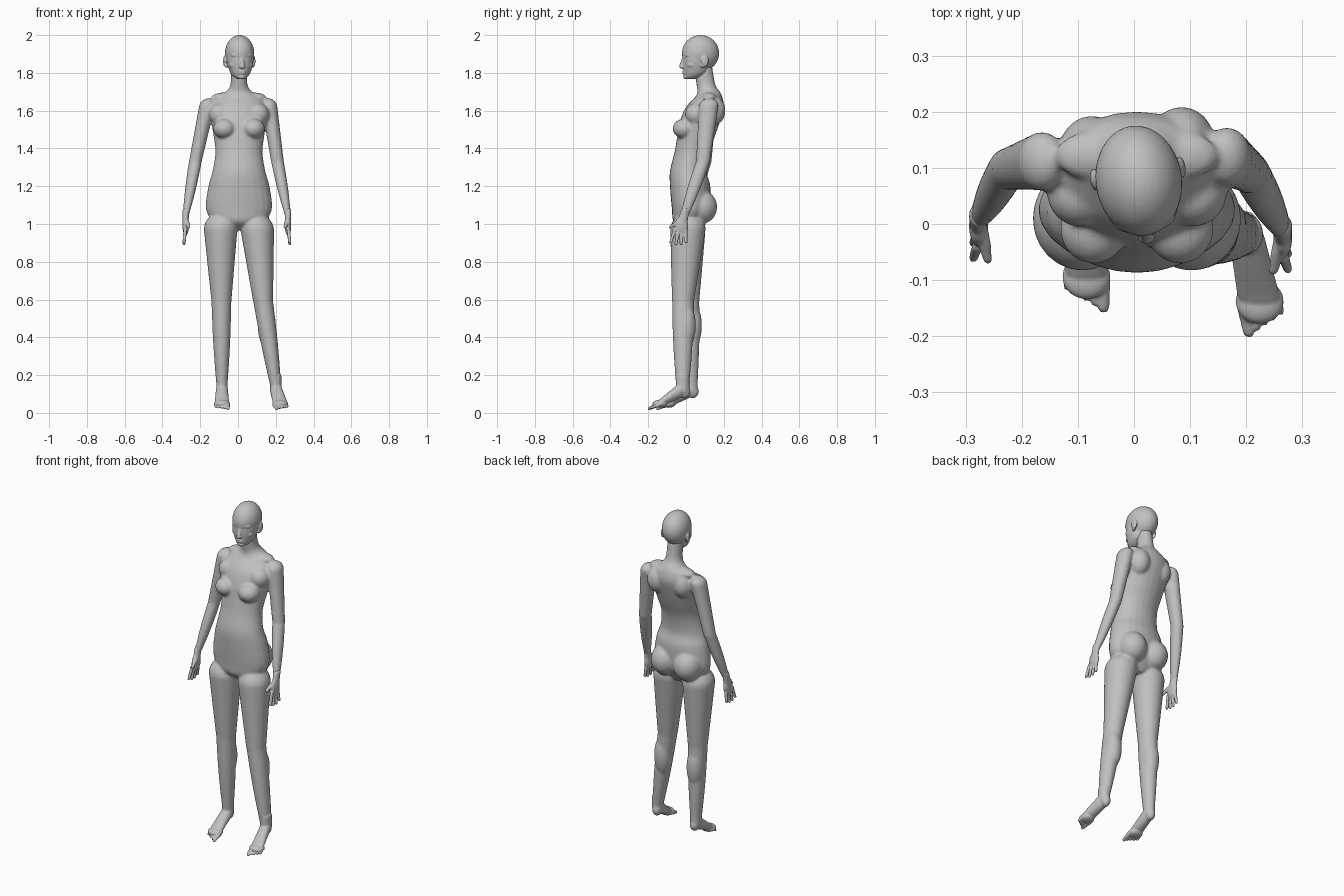
import bpy, bmesh, math
from mathutils import Matrix, Vector

cube = bpy.data.objects.get("Cube")
if cube:
    bpy.data.objects.remove(cube)

GREY = (0.53, 0.53, 0.53, 1)
skin = bpy.data.materials.new("matte_grey")
skin.use_nodes = True
skin.diffuse_color = GREY
skin.node_tree.nodes["Principled BSDF"].inputs["Base Color"].default_value = GREY


def spline(rows, steps=5):
    """Smooth a list of sections with a Catmull-Rom curve."""
    smooth_rows = []
    padded = [rows[0], *rows, rows[-1]]
    for before, start, end, after in zip(padded, padded[1:], padded[2:], padded[3:]):
        for step in range(steps):
            t = step / steps
            smooth_rows.append([
                b + t / 2 * (c - a + t * (2 * a - 5 * b + 4 * c - d + t * (3 * (b - c) + d - a)))
                for a, b, c, d in zip(before, start, end, after)])
    return smooth_rows + [rows[-1]]


def loft(bm, sections, upright=True, sides=24):
    """Join elliptical rings, each given as a centre, a width and a depth."""
    rings = []
    for centre, width, depth in sections:
        ring = []
        for side in range(sides):
            angle = math.tau * side / sides
            u, v = width * math.cos(angle), depth * math.sin(angle)
            offset = Vector((u, v, 0)) if upright else Vector((u, 0, v))
            ring.append(bm.verts.new(Vector(centre) + offset))
        rings.append(ring)
    for lower, upper in zip(rings, rings[1:]):
        for side in range(sides):
            following = (side + 1) % sides
            bm.faces.new((lower[side], lower[following], upper[following], upper[side]))
    bm.faces.new(rings[0])
    bm.faces.new(rings[-1])


def column(bm, x, rows):
    """Upright loft through rows of height, y, width and depth."""
    loft(bm, [((x, y, z), width, depth) for z, y, width, depth in spline(rows)])


def bone(bm, start, end, r_start, r_end, depth_start=1, depth_end=1, swell=0, steps=10):
    """Tapered limb segment with rounded ends and an optional swelling."""
    start, end = Vector(start), Vector(end)
    along = (end - start).normalized()
    sections = []

    def add(point, radius, depth):
        sections.append((point, radius, radius * depth))

    caps = [math.pi / 2 * step / steps for step in range(1, steps)]
    for angle in caps:
        add(start - along * r_start * math.cos(angle), r_start * math.sin(angle), depth_start)
    for step in range(steps + 1):
        t = step / steps
        radius = r_start + (r_end - r_start) * t + swell * math.sin(math.pi * t)
        add(start.lerp(end, t), radius, depth_start + (depth_end - depth_start) * t)
    for angle in caps:
        add(end + along * r_end * math.sin(angle), r_end * math.cos(angle), depth_end)
    loft(bm, sections, upright=abs(along.z) > abs(along.y))


def blob(bm, centre, radii):
    matrix = Matrix.Translation(centre) @ Matrix.Diagonal((*radii, 1))
    bmesh.ops.create_uvsphere(bm, u_segments=32, v_segments=20, radius=1, matrix=matrix)


def finish(name, bm, voxel, smoothing):
    """Fuse the overlapping volumes into one smooth skin."""
    bmesh.ops.recalc_face_normals(bm, faces=bm.faces)
    mesh = bpy.data.meshes.new(name)
    bm.to_mesh(mesh)
    bm.free()
    mesh.materials.append(skin)
    obj = bpy.data.objects.new(name, mesh)
    bpy.context.collection.objects.link(obj)
    fuse = obj.modifiers.new("fuse", "REMESH")
    fuse.mode = "VOXEL"
    fuse.voxel_size = voxel
    fuse.use_smooth_shade = True
    soften = obj.modifiers.new("soften", "SMOOTH")
    soften.factor = 0.5
    soften.iterations = smoothing


def make_hand(name, side, wrist):
    bm = bmesh.new()
    wrist = Vector(wrist)
    palm = wrist + Vector((0, -.014, -.05))
    bone(bm, wrist + Vector((0, .005, .03)), palm, .017, .016, 1.3, 1.8)
    blob(bm, palm, (.017, .036, .05))
    # Four fingers fan out below the palm
    for finger in range(4):
        knuckle = wrist + Vector((side * .002, -.05 + .019 * finger, -.07))
        tip = wrist + Vector((side * .009, -.07 + .027 * finger, -.15 + .01 * abs(finger - 1.5)))
        bone(bm, knuckle, tip, .01, .008)
    # Thumb points forward and inward
    thumb_joint = wrist + Vector((-side * .01, -.045, -.038))
    bone(bm, wrist + Vector((0, -.01, -.02)), thumb_joint, .015, .012)
    bone(bm, thumb_joint, wrist + Vector((-side * .016, -.074, -.056)), .012, .008)
    finish(name, bm, .0035, 3)


def make_foot(name, side, ankle, splay):
    bm = bmesh.new()
    ankle = Vector(ankle)

    def at(sideways, forward, height):
        return Vector((ankle.x + sideways + splay * forward, ankle.y - forward, height))

    ball = at(0, .11, .058)
    bone(bm, ankle + Vector((0, 0, .05)), at(0, 0, .12), .03, .03, 1.2, 1.2)
    blob(bm, at(0, -.01, .114), (.026, .031, .036))
    bone(bm, at(0, .01, .12), ball, .032, .038, 1.3, .6)
    blob(bm, at(0, .12, .048), (.043, .04, .021))
    # Toes point down, the big one on the inside
    for toe in range(5):
        sideways = side * (.016 * toe - .031)
        radius = .009 if toe else .0125
        tip = at(sideways, .175 - .009 * toe, .025 + .002 * toe)
        bone(bm, at(sideways, .12, .045), tip, radius, radius * .8)
    finish(name, bm, .004, 3)


# Torso and neck
body = bmesh.new()
column(body, .005, [
    (.97, .03, .04, .04), (1.01, .015, .13, .08), (1.08, .025, .175, .1), (1.2, .022, .162, .107),
    (1.28, .012, .14, .097), (1.38, .03, .125, .091), (1.47, .055, .135, .1), (1.55, .076, .148, .106),
    (1.62, .1, .148, .1), (1.67, .12, .115, .073), (1.7, .12, .07, .06), (1.74, .105, .045, .05),
    (1.84, .09, .043, .048)])
for side in (-1, 1):
    def place(sideways, y, z):
        return (.005 + side * sideways, y, z)
    # Buttock, breast, upper chest, shoulder blade and shoulder slope
    blob(body, place(.075, .078, 1.09), (.08, .087, .09))
    blob(body, place(.077, -.008, 1.505), (.06, .063, .053))
    blob(body, place(.1, .055, 1.58), (.06, .06, .06))
    blob(body, place(.08, .133 + side * .008, 1.6), (.06, .068, .08))
    blob(body, place(.08, .122, 1.67), (.065, .043, .026))

# Legs: joints of each side, in a relaxed stance
legs = {
    "right": (-1, (-.092, .01, .97), (-.088, .012, .6), (-.085, .026, .14), 0),
    "left": (1, (.102, .01, .97), (.132, -.015, .6), (.2, -.018, .14), .2),
}
for label, (side, hip, knee, ankle, splay) in legs.items():
    bone(body, hip, knee, .089, .054, 1.05, 1.1)
    bone(body, knee, ankle, .053, .029, 1.1, 1.2, swell=.004)
    calf = Vector(knee).lerp(Vector(ankle), .3) + Vector((0, .018, 0))
    blob(body, calf, (.048, .05, .12))
    make_foot(label + "_foot", side, ankle, splay)

# Arms: joints of each side
arms = {
    "right": (-1, (-.164, .112, 1.625), (-.226, .098, 1.33), (-.277, .01, 1.04)),
    "left": (1, (.166, .12, 1.625), (.209, .09, 1.33), (.265, -.01, 1.04)),
}
for label, (side, shoulder, elbow, wrist) in arms.items():
    bone(body, shoulder, elbow, .042, .034, 1.25, 1.1)
    bone(body, elbow, wrist, .034, .016, 1.1, 1.35, swell=.004)
    make_hand(label + "_hand", side, wrist)
finish("body", body, .007, 7)

# Head: skull and jaw
head = bmesh.new()
blob(head, (0, .077, 1.904), (.077, .099, .096))
column(head, 0, [
    (1.92, .06, .065, .07), (1.88, .056, .071, .074), (1.84, .052, .066, .07),
    (1.8, .05, .053, .064), (1.778, .034, .036, .043), (1.768, .026, .02, .026)])
# Nose, chin and lips
bone(head, (0, -.012, 1.885), (0, -.024, 1.84), .008, .012)
blob(head, (0, -.022, 1.832), (.016, .015, .01))
blob(head, (0, .001, 1.78), (.022, .017, .014))
for lip in (1.798, 1.808):
    blob(head, (0, -.009, lip), (.021, .012, .0055))
# Brow, closed eye, cheek, ear and ear lobe
for side in (-1, 1):
    blob(head, (side * .032, .014, 1.893), (.026, .026, .009))
    blob(head, (side * .031, .013, 1.87), (.014, .015, .008))
    blob(head, (side * .043, .025, 1.842), (.02, .025, .018))
    blob(head, (side * .077, .09, 1.862), (.009, .02, .03))
    blob(head, (side * .071, .08, 1.838), (.008, .012, .012))
# The head turns slightly to its left
pivot = Vector((0, .08, 0))
turn = Matrix.Rotation(math.radians(8), 4, "Z")
shift = Matrix.Translation(pivot + Vector((.008, 0, 0)))
bmesh.ops.transform(head, matrix=shift @ turn @ Matrix.Translation(-pivot), verts=head.verts)
finish("head", head, .004, 4)
